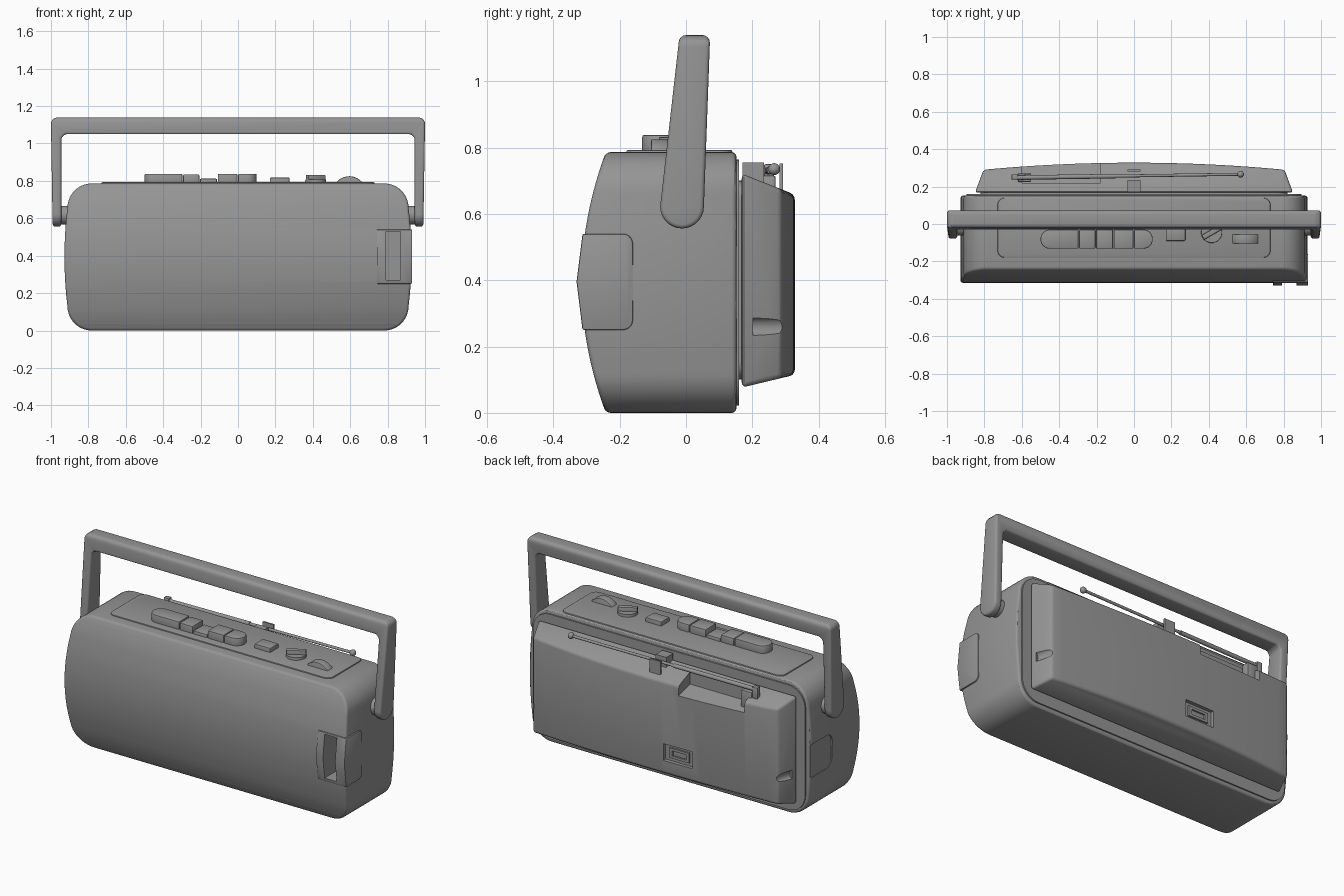
import bpy, bmesh, math
from mathutils import Vector

cube = bpy.data.objects.get("Cube")
if cube:
    bpy.data.objects.remove(cube, do_unlink=True)

grey = bpy.data.materials.new("mid_grey")
grey.use_nodes = True
COL = (0.3, 0.3, 0.3, 1)
grey.diffuse_color = COL
grey.node_tree.nodes["Principled BSDF"].inputs["Base Color"].default_value = COL


def make(name, bm):
    bmesh.ops.recalc_face_normals(bm, faces=bm.faces)
    mesh = bpy.data.meshes.new(name)
    bm.to_mesh(mesh)
    bm.free()
    mesh.materials.append(grey)
    ob = bpy.data.objects.new(name, mesh)
    bpy.context.collection.objects.link(ob)
    return ob


def prism(name, pts, axis, lo, hi):
    """Extrude a 2D outline along an axis; outline uses the other two axes in order."""
    bm = bmesh.new()
    rings = []
    for d in (lo, hi):
        ring = []
        for p in pts:
            co = list(p)
            co.insert("xyz".index(axis), d)
            ring.append(bm.verts.new(co))
        rings.append(ring)
    a, b = rings
    bm.faces.new(a)
    bm.faces.new(b[::-1])
    for i in range(len(a)):
        j = (i + 1) % len(a)
        bm.faces.new((a[i], a[j], b[j], b[i]))
    return make(name, bm)


def box(name, x, y, z):
    return prism(name, [(x[0], y[0]), (x[1], y[0]), (x[1], y[1]), (x[0], y[1])], "z", *z)


def arc(cx, cy, r, a0, a1, n=10):
    return [(cx + r * math.cos(math.radians(a0 + (a1 - a0) * i / n)),
             cy + r * math.sin(math.radians(a0 + (a1 - a0) * i / n))) for i in range(n + 1)]


def rounded(u0, u1, v0, v1, r, n=10):
    return (arc(u1 - r, v0 + r, r, -90, 0, n) + arc(u1 - r, v1 - r, r, 0, 90, n)
            + arc(u0 + r, v1 - r, r, 90, 180, n) + arc(u0 + r, v0 + r, r, 180, 270, n))


def bake(ob):
    dg = bpy.context.evaluated_depsgraph_get()
    mesh = bpy.data.meshes.new_from_object(ob.evaluated_get(dg))
    ob.modifiers.clear()
    ob.data = mesh


def combine(ob, other, op):
    m = ob.modifiers.new("bool", "BOOLEAN")
    m.operation, m.object, m.solver = op, other, "EXACT"
    bake(ob)
    bpy.data.objects.remove(other, do_unlink=True)


def bevel(ob, width, segments=3):
    m = ob.modifiers.new("bevel", "BEVEL")
    m.width, m.segments, m.limit_method = width, segments, "ANGLE"
    m.angle_limit = math.radians(35)
    m.use_clamp_overlap = False
    bake(ob)
    return ob


def rod(name, p, q, r0, r1, sides=20):
    d = Vector(q) - Vector(p)
    bm = bmesh.new()
    bmesh.ops.create_cone(bm, cap_ends=True, segments=sides, radius1=r0, radius2=r1, depth=d.length)
    ob = make(name, bm)
    ob.data.transform(d.to_track_quat("Z", "Y").to_matrix().to_4x4())
    ob.location = (Vector(p) + Vector(q)) / 2
    return ob


# Main body: rounded front outline crossed with a bowed side profile
MID = 0.393
corners = rounded(-0.912, 0.912, 0, 0.786, 0.13)
right = []
for i in range(1, 10):
    z = 0.13 + 0.526 * i / 10
    right.append((0.912 + 0.016 * (1 - ((z - MID) / 0.263) ** 2), z))
left = [(-x, z) for x, z in reversed(right)]
outline = corners[:11] + right + corners[11:33] + left + corners[33:]
body = prism("radio_body", outline, "y", -0.5, 0.152)
front = []
for i in range(25):
    t = -1 + i / 12
    front.append((-0.24 - 0.075 * (1 - t * t), MID + t * (MID + 0.005)))
combine(body, prism("cut", front + [(0.5, 0.79), (0.5, -0.01)], "x", -1, 1), "INTERSECT")
bevel(body, 0.014)
SLOT = ((0.79, 0.87), (-0.5, -0.2), (0.27, 0.53))
combine(body, box("cut", *SLOT), "DIFFERENCE")
combine(body, prism("cut", rounded(-0.05, 0.3, 0.24, 0.44, 0.05), "x", -1, -0.92), "DIFFERENCE")

# Front corner latch with an open slot
latch = prism("corner_latch", [(-0.312, 0.25)] + arc(-0.19, 0.28, 0.03, -90, 0, 5)
              + arc(-0.19, 0.51, 0.03, 0, 90, 5) + [(-0.312, 0.54), (-0.33, 0.395)], "x", 0.742, 0.931)
bevel(latch, 0.005, 2)
combine(latch, box("cut", *SLOT), "DIFFERENCE")

# Rear rim, neck and battery cover
prism("rear_rim", rounded(-0.895, 0.895, 0.022, 0.764, 0.11), "y", 0.13, 0.16)
prism("rear_neck", rounded(-0.82, 0.82, 0.1, 0.7, 0.06), "y", 0.13, 0.18)
rear_arc = [(0.805 - 1.61 * i / 24, 0.29 + 0.038 * (1 - (i / 12 - 1) ** 2)) for i in range(25)]
cover = prism("rear_cover", [(-0.85, 0.168), (0.85, 0.168)] + rear_arc, "z", 0, 1)
combine(cover, prism("cut", [(0.1, 0.06), (0.4, 0.132), (0.4, 0.63), (0.1, 0.748)],
                     "x", -1, 1), "INTERSECT")
bevel(cover, 0.015)
for s in (-1, 1):
    combine(cover, rod("cut", (s * 0.85, 0.205, 0.26), (s * 0.8, 0.4, 0.26), 0.03, 0.03), "DIFFERENCE")
combine(cover, prism("cut", [(0.22, 0.63), (0.4, 0.58), (0.4, 0.9), (0.22, 0.9)],
                     "x", -0.6, -0.18), "DIFFERENCE")
combine(cover, box("cut", (-0.27, -0.08), (0.305, 0.4), (0.19, 0.29)), "DIFFERENCE")
socket = box("power_socket", (-0.24, -0.11), (0.29, 0.315), (0.21, 0.27))
combine(socket, box("cut", (-0.22, -0.13), (0.3, 0.4), (0.225, 0.255)), "DIFFERENCE")

# Carrying handle: arched front outline crossed with a tapering side profile
inner = [(0.945, 0.5), (0.945, 1.03), (0.925, 1.05)]
outer = [(0.99, 0.5)] + arc(0.965, 1.104, 0.035, 0, 90, 5)
half = inner[::-1] + outer
handle = prism("carrying_handle", half + [(-x, z) for x, z in reversed(half)], "y", -0.3, 0.3)
grip = arc(-0.012, 0.622, 0.066, 180, 360, 14) + arc(0.05, 1.117, 0.022, 0, 90, 4) \
    + arc(0.0, 1.117, 0.022, 90, 180, 4)
combine(handle, prism("cut", grip, "x", -1.1, 1.1), "INTERSECT")
bevel(handle, 0.012)
for s, side in ((1, "left"), (-1, "right")):
    rod(side + "_handle_pivot", (s * 0.88, -0.012, 0.617), (s * 0.96, -0.012, 0.617), 0.05, 0.05, 28)

# Control deck
bevel(prism("control_deck", rounded(-0.73, 0.73, -0.18, 0.14, 0.04), "z", 0.76, 0.793), 0.006, 2)

# Tape keys: one pill split into segments
keys = [(-0.5, -0.297, 0.838), (-0.293, -0.207, 0.835), (-0.203, -0.112, 0.812),
        (-0.108, -0.003, 0.838), (0.001, 0.1, 0.838)]
for i, (x0, x1, top) in enumerate(keys):
    key = prism("tape_key_%d" % (i + 1), rounded(-0.5, 0.1, -0.132, -0.03, 0.05), "z", 0.77, top)
    combine(key, box("cut", (x0, x1), (-1, 1), (0, 2)), "INTERSECT")
    bevel(key, 0.006, 2)

# Buttons and dials
bevel(box("square_button", (0.17, 0.275), (-0.09, -0.01), (0.77, 0.818)), 0.006, 2)
rod("selector_base", (0.415, -0.045, 0.77), (0.415, -0.045, 0.808), 0.058, 0.055, 32)
lever = bevel(box("selector_bar", (-0.054, 0.054), (-0.014, 0.014), (0.79, 0.832)), 0.005, 2)
lever.location = (0.415, -0.045, 0)
lever.rotation_euler.z = math.radians(30)
bevel(rod("tuning_dial", (0.595, -0.105, 0.735), (0.595, -0.055, 0.735), 0.09, 0.09, 40), 0.005, 2)

# Telescopic aerial with pivot, tip and clip
A, B, C = Vector((-0.63, 0.248, 0.73)), Vector((-0.1, 0.256, 0.732)), Vector((0.57, 0.266, 0.735))
rod("aerial_lower_section", A, B, 0.012, 0.012)
rod("aerial_upper_section", B, C, 0.008, 0.008)
bm = bmesh.new()
bmesh.ops.create_uvsphere(bm, u_segments=16, v_segments=10, radius=0.018)
make("aerial_tip", bm).location = C
bevel(box("aerial_pivot", (-0.655, -0.62), (0.235, 0.265), (0.67, 0.75)), 0.005, 2)
bevel(box("aerial_pivot_foot", (-0.62, -0.55), (0.225, 0.27), (0.6, 0.715)), 0.005, 2)
box("aerial_clip_base", (-0.035, 0.035), (0.17, 0.235), (0.68, 0.755))
box("aerial_clip_lip", (-0.035, 0.035), (0.282, 0.292), (0.65, 0.752))

# Smooth shading with crisp edges
bpy.ops.object.select_all(action="DESELECT")
for ob in bpy.context.collection.objects:
    if ob.type == "MESH" and ob.data.materials and ob.data.materials[0] == grey:
        ob.select_set(True)
        bpy.context.view_layer.objects.active = ob
bpy.ops.object.shade_smooth_by_angle(angle=math.radians(30))
